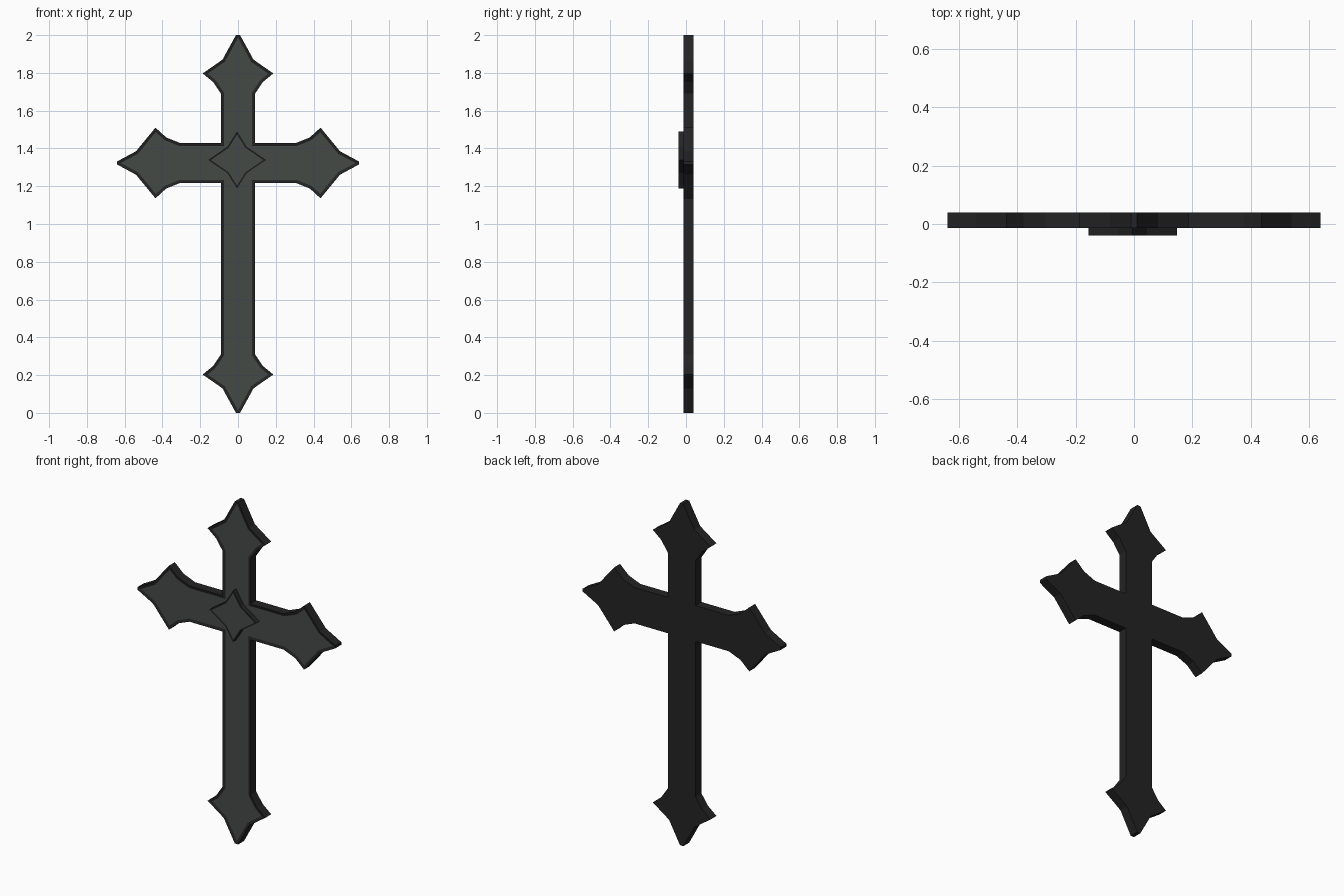
import bpy, bmesh

if "Cube" in bpy.data.objects:
    bpy.data.objects.remove(bpy.data.objects["Cube"])


def material(name, rgb):
    m = bpy.data.materials.new(name)
    m.diffuse_color = (*rgb, 1)
    m.use_nodes = True
    m.node_tree.nodes["Principled BSDF"].inputs["Base Color"].default_value = m.diffuse_color
    return m


TRIM = material("dark_trim", (0.017, 0.017, 0.017))
PANEL = material("grey_panel", (0.06, 0.068, 0.062))


def plaque(name, outline, front, back, border, recess):
    """Extruded outline with a bordered, slightly sunken front panel."""
    bm = bmesh.new()
    face = bm.faces.new([bm.verts.new((x, front, z)) for x, z in outline])
    bm.normal_update()
    if face.normal.y > 0:
        face.normal_flip()
    # back and side walls
    ext = bmesh.ops.extrude_face_region(bm, geom=[face], use_keep_orig=True)
    bmesh.ops.translate(bm, vec=(0, back - front, 0),
                        verts=[v for v in ext["geom"] if isinstance(v, bmesh.types.BMVert)])
    bmesh.ops.recalc_face_normals(bm, faces=bm.faces[:])
    # front border and panel
    face = next(f for f in bm.faces if all(abs(v.co.y - front) < 1e-5 for v in f.verts))
    bmesh.ops.inset_region(bm, faces=[face], thickness=border, use_even_offset=True)
    bmesh.ops.translate(bm, vec=(0, recess, 0), verts=face.verts[:])
    face.material_index = 1
    me = bpy.data.meshes.new(name)
    bm.to_mesh(me)
    bm.free()
    me.materials.append(TRIM)
    me.materials.append(PANEL)
    ob = bpy.data.objects.new(name, me)
    bpy.context.collection.objects.link(ob)
    return ob


# Right half of the cross outline: head, arm, foot
head = [(0.011, 2.0), (0.082, 1.87), (0.187, 1.797), (0.132, 1.752), (0.09, 1.69)]
arm = [(0.09, 0.105), (0.305, 0.105), (0.38, 0.135), (0.437, 0.187), (0.54, 0.062), (0.64, 0.008)]
ARM_Z = 1.323
half = head
half = half + [(x, ARM_Z + h) for x, h in arm]
half = half + [(x, ARM_Z - h) for x, h in reversed(arm)]
half = half + [(x, 2 - z) for x, z in reversed(head)]
outline = half + [(-x, z) for x, z in reversed(half)]
plaque("cross_body", outline, -0.014, 0.04, 0.016, 0.004)

# Four-pointed star at the crossing
cx, cz = -0.005, 1.339
star = [(0, 0.15), (0.05, 0.07), (0.152, 0), (0.05, -0.07),
        (0, -0.15), (-0.05, -0.07), (-0.152, 0), (-0.05, 0.07)]
plaque("centre_star", [(cx + x, cz + z) for x, z in star], -0.039, -0.005, 0.008, 0.002)
